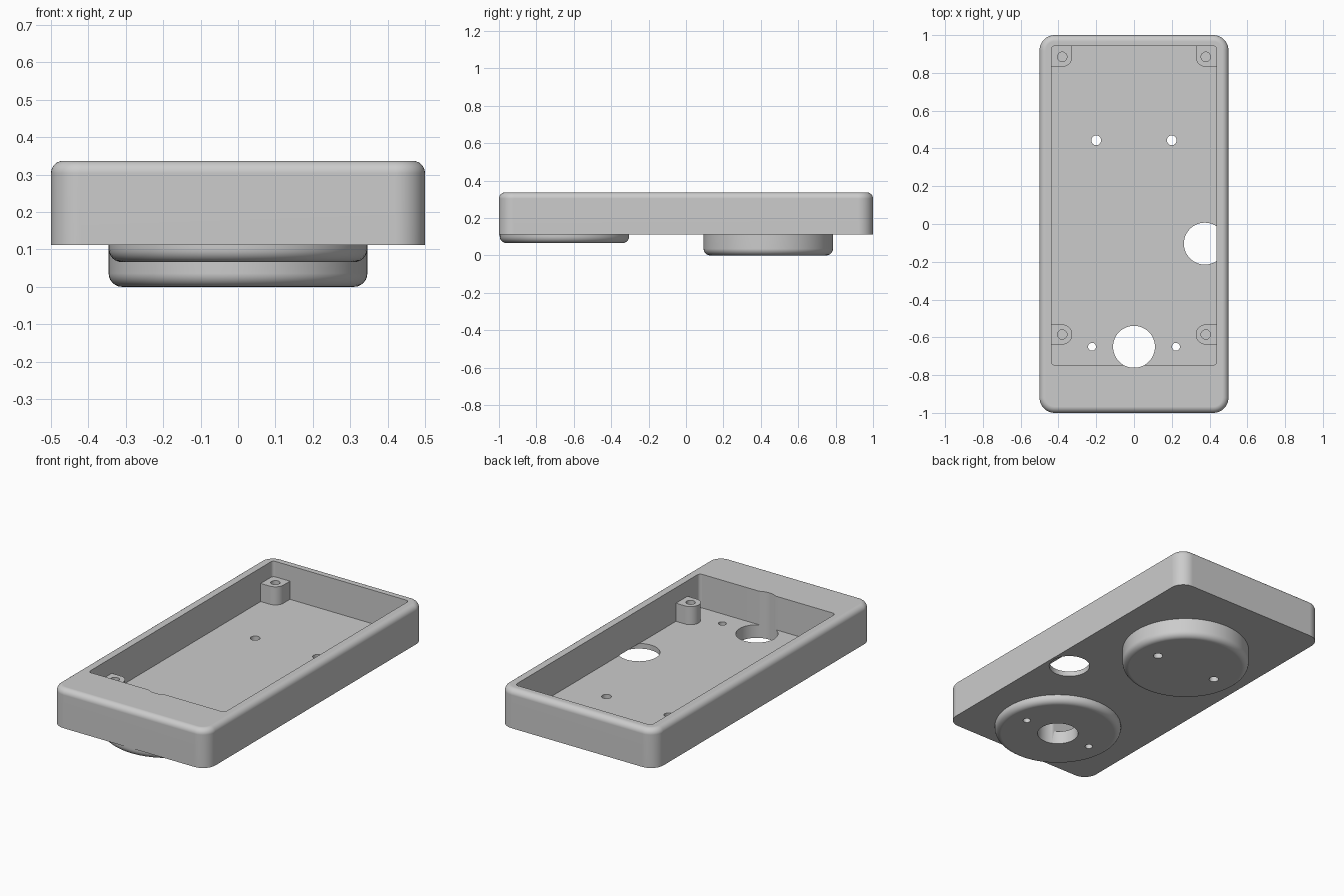
import bpy
import bmesh
from math import cos, sin, pi

cube = bpy.data.objects.get("Cube")
if cube:
    bpy.data.objects.remove(cube, do_unlink=True)

grey = bpy.data.materials.new("plain grey")
grey.use_nodes = True
colour = (0.6, 0.6, 0.6, 1)
grey.diffuse_color = colour
grey.node_tree.nodes["Principled BSDF"].inputs["Base Color"].default_value = colour


def rounded_rect(x0, x1, y0, y1, r, steps=10):
    """Outline of a rectangle with rounded corners, counter-clockwise."""
    centres = [(x1 - r, y1 - r), (x0 + r, y1 - r), (x0 + r, y0 + r), (x1 - r, y0 + r)]
    return [(cx + r * cos((k + i / steps) * pi / 2), cy + r * sin((k + i / steps) * pi / 2))
            for k, (cx, cy) in enumerate(centres) for i in range(steps + 1)]


def circle(x, y, r, sides=32):
    return [(x + r * cos(2 * pi * i / sides), y + r * sin(2 * pi * i / sides))
            for i in range(sides)]


def prism(name, outline, z0, z1, fillet=0, fillet_z=None):
    """Extrude an outline from z0 to z1, rounding the rim at fillet_z."""
    bm = bmesh.new()
    base = bm.faces.new([bm.verts.new((x, y, z0)) for x, y in outline])
    top = bmesh.ops.extrude_face_region(bm, geom=[base], use_keep_orig=True)
    for v in top["geom"]:
        if isinstance(v, bmesh.types.BMVert):
            v.co.z = z1
    bmesh.ops.recalc_face_normals(bm, faces=bm.faces)
    if fillet:
        rim = [e for e in bm.edges if all(abs(v.co.z - fillet_z) < 1e-5 for v in e.verts)]
        bmesh.ops.bevel(bm, geom=rim, offset=fillet, segments=6, profile=0.5,
                        affect='EDGES', clamp_overlap=False)
        bmesh.ops.recalc_face_normals(bm, faces=bm.faces)
    mesh = bpy.data.meshes.new(name)
    bm.to_mesh(mesh)
    bm.free()
    mesh.materials.append(grey)
    obj = bpy.data.objects.new(name, mesh)
    bpy.context.collection.objects.link(obj)
    return obj


def combine(body, other, operation):
    """Apply a boolean to the body and discard the other solid."""
    bpy.context.view_layer.objects.active = body
    mod = body.modifiers.new(operation.lower(), 'BOOLEAN')
    mod.operation, mod.solver, mod.object = operation, 'EXACT', other
    bpy.ops.object.modifier_apply(modifier=mod.name)
    bpy.data.objects.remove(other, do_unlink=True)


BOTTOM, FLOOR, TOP = 0.112, 0.142, 0.337
FRONT_Y, REAR_Y = -0.65, 0.44

# Tray with its pocket, open at the top
tray = prism("tray", rounded_rect(-0.5, 0.5, -1, 1, 0.08), BOTTOM, TOP, 0.033, TOP)
pocket = prism("pocket", rounded_rect(-0.437, 0.437, -0.747, 0.943, 0.018, 4), FLOOR, 0.5)
combine(tray, pocket, 'DIFFERENCE')

# Round feet below: a shallow front one and a deep rear one
for name, y, z in (("front_foot", FRONT_Y, 0.066), ("rear_foot", REAR_Y, 0)):
    foot = prism(name, circle(0, y, 0.346, 72), z, 0.126, 0.036, z)
    combine(tray, foot, 'UNION')

# Four screw posts growing out of the walls, with blind screw holes
for side in (-1, 1):
    for y0, y1, hole_y in ((0.832, 0.99, 0.885), (-0.638, -0.532, -0.585)):
        x0, x1 = sorted((side * 0.327, side * 0.49))
        post = prism("screw_post", rounded_rect(x0, x1, y0, y1, 0.0525), 0.13, 0.247)
        combine(tray, post, 'UNION')
        hole = prism("screw_hole", circle(side * 0.38, hole_y, 0.025, 24), 0.16, 0.4)
        combine(tray, hole, 'DIFFERENCE')

# Through holes: the front one also notches the pocket wall
combine(tray, prism("front_opening", circle(0, FRONT_Y, 0.111, 48), -0.1, 0.5), 'DIFFERENCE')
combine(tray, prism("side_opening", circle(0.375, -0.104, 0.111, 48), -0.1, FLOOR + 0.001),
        'DIFFERENCE')
for side in (-1, 1):
    for x, y, r in ((0.2, 0.443, 0.026), (0.222, FRONT_Y, 0.021)):
        combine(tray, prism("pin_hole", circle(side * x, y, r, 24), -0.1, 0.2), 'DIFFERENCE')

# Smooth rounded edges, flat large faces
bpy.ops.object.select_all(action='DESELECT')
tray.select_set(True)
bpy.context.view_layer.objects.active = tray
bpy.ops.object.shade_smooth_by_angle(angle=pi / 6)
weighted = tray.modifiers.new("even_shading", 'WEIGHTED_NORMAL')
weighted.keep_sharp = True
